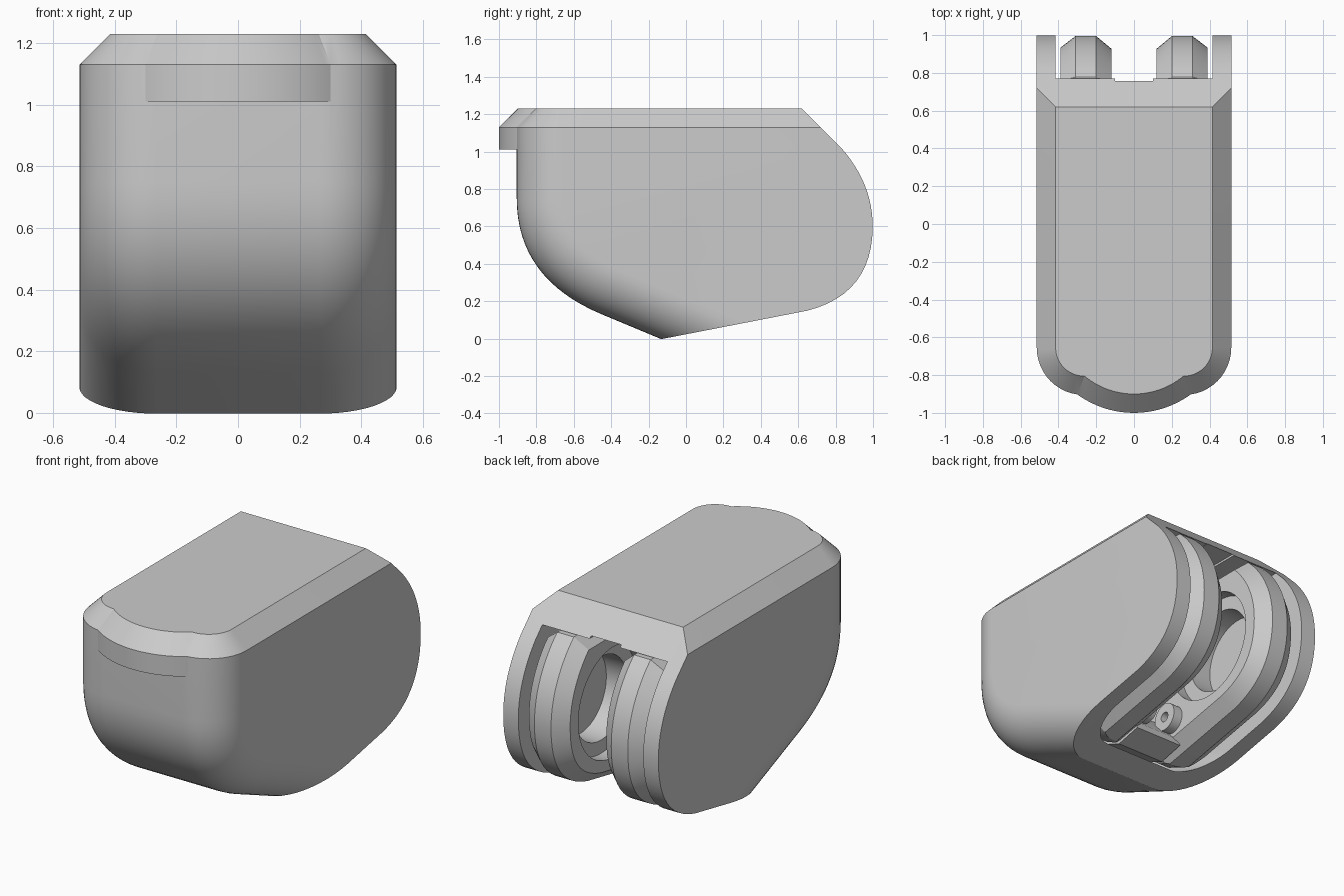
import bpy, bmesh, math
from mathutils import Vector

cube = bpy.data.objects.get("Cube")
if cube:
    bpy.data.objects.remove(cube, do_unlink=True)

grey = bpy.data.materials.new("plain_grey")
grey.use_nodes = True
grey.diffuse_color = (0.6, 0.6, 0.6, 1)
grey.node_tree.nodes["Principled BSDF"].inputs["Base Color"].default_value = (0.6, 0.6, 0.6, 1)


def curve(a, b, c, n=12):
    """Points of a quadratic curve in (y, z), both ends included."""
    a, b, c = Vector(a), Vector(b), Vector(c)
    return [a * (1 - t) ** 2 + b * 2 * t * (1 - t) + c * t * t
            for t in (i / n for i in range(n + 1))]


def inset(points, d, closed=False):
    """Move a polyline to its left by d, with mitred corners."""
    pts = [Vector(p) for p in points]
    n = len(pts)
    sides = []
    for i in range(n):
        e = (pts[(i + 1) % n] - pts[i]).normalized()
        sides.append(Vector((-e.y, e.x)))
    out = []
    for i, p in enumerate(pts):
        before, after = sides[i - 1], sides[i]
        if not closed and i == 0:
            before = after
        if not closed and i == n - 1:
            after = before
        out.append(p + (before + after) * d / (1 + before.dot(after)))
    return out


def skin(bm, rings, chamfered=False):
    """Join closed rings into a solid with end caps."""
    rows = [[bm.verts.new(p) for p in ring] for ring in rings]
    for r0, r1 in zip(rows, rows[1:]):
        for i in range(len(r0)):
            j = (i + 1) % len(r0)
            bm.faces.new((r0[i], r0[j], r1[j], r1[i]))
    for row in (rows[0], rows[-1]):
        if chamfered:
            bm.faces.new(row[1:-1])
            bm.faces.new((row[0], row[1], row[-2], row[-1]))
        else:
            bm.faces.new(row)


def make(name, bm):
    bmesh.ops.recalc_face_normals(bm, faces=bm.faces[:])
    mesh = bpy.data.meshes.new(name)
    bm.to_mesh(mesh)
    bm.free()
    obj = bpy.data.objects.new(name, mesh)
    bpy.context.scene.collection.objects.link(obj)
    return obj


def solid(name, rings, chamfered=False):
    bm = bmesh.new()
    skin(bm, rings, chamfered)
    return make(name, bm)


def prism(name, profile, x0, x1):
    return solid(name, [[(x, p[0], p[1]) for p in profile] for x in (x0, x1)])


def disc(name, y, z, r, x0, x1, n=64):
    ring = [(y + r * math.cos(math.tau * i / n), z + r * math.sin(math.tau * i / n)) for i in range(n)]
    return prism(name, ring, x0, x1)


def boolean(obj, tool, operation):
    mod = obj.modifiers.new("cut", 'BOOLEAN')
    mod.operation, mod.solver, mod.object = operation, 'EXACT', tool
    dg = bpy.context.evaluated_depsgraph_get()
    mesh = bpy.data.meshes.new_from_object(obj.evaluated_get(dg))
    obj.modifiers.clear()
    obj.data = mesh
    bpy.data.objects.remove(tool, do_unlink=True)


def finish(obj):
    obj.data.materials.clear()
    obj.data.materials.append(grey)
    bpy.ops.object.select_all(action='DESELECT')
    obj.select_set(True)
    bpy.context.view_layer.objects.active = obj
    bpy.ops.object.shade_smooth_by_angle(angle=math.radians(22))


FRONT = -0.905
nose = curve((FRONT, 0.75), (FRONT, 0.32), (-0.45, 0.13), 16)


def rounded_hull(name, w, r, depth, top, back, chamfer=0.0, steps=12):
    """Block whose curved nose rounds over into both flat sides."""
    path = [Vector((FRONT, top))] + nose + [Vector((0.75, -0.37))]
    angles = [math.pi / 2 * i / steps for i in range(steps + 1)]
    rings = []
    for side, a in [(-1, a) for a in reversed(angles)] + [(1, a) for a in angles]:
        x = side * (w - r + r * math.sin(a))
        ring = [(x, p.x, p.y) for p in inset(path, depth + r * (1 - math.cos(a)))]
        ring += [(x, back, -0.5), (x, back, top)]
        if chamfer:
            small = r - chamfer
            xi = side * (w - r + small * math.sin(a))
            yi = FRONT + chamfer + small * (1 - math.cos(a))
            ring = [(xi, yi, top + chamfer)] + ring + [(xi, back, top + chamfer)]
        rings.append(ring)
    return solid(name, rings, bool(chamfer))


# Rounded tail, shared by the shell and the inner tracks
tail = curve((0.65, 0.15), (0.998, 0.24), (0.998, 0.6)) + \
    curve((0.998, 0.6), (0.998, 0.83), (0.83, 1.02))[1:]

# Shell with a bowed front lip
shell = rounded_hull("shell", 0.515, 0.25, 0, 1.13, 1.3, chamfer=0.1)
lip = []
for z, r in ((1.01, 0.51), (1.13, 0.51), (1.23, 0.41)):
    lip.append([(r * math.cos(math.tau * i / 96), -0.49 + r * math.sin(math.tau * i / 96), z)
                for i in range(96)])
boolean(shell, solid("lip", lip), 'UNION')
outline = [(-1.2, 1.4), (-1.2, -0.21), (-0.12, 0)] + tail + [(0.45, 1.4)]
boolean(shell, prism("outline", outline, -0.7, 0.7), 'INTERSECT')

# Open cavity at the back and underneath, with a notch in the roof edge
boolean(shell, rounded_hull("cavity", 0.415, 0.18, 0.1, 1.08, 1.5), 'DIFFERENCE')
notch = [(0.5, 1.05), (0.9, 1.05), (0.9, 1.093), (0.5, 1.093)]
boolean(shell, prism("notch", notch, -0.1, 0.1), 'DIFFERENCE')
finish(shell)

# Pair of bevelled tracks inside the cavity
track_profile = [(-0.3, 1.07), (-0.3, 0.3), (0.05, 0.035)] + tail + [(0.78, 1.07)]
bm = bmesh.new()
for side in (-1, 1):
    rings = []
    for x, d in ((0.39, 0.065), (0.31, 0.003), (0.2, 0.003), (0.12, 0.07)):
        rings.append([(side * x, p.x, p.y) for p in inset(track_profile, d, True)])
    skin(bm, rings)
tracks = make("inner_tracks", bm)

# Bridge joining the tracks behind the bottom lip
bridge = [(-0.25, 0.35), (-0.05, 0.03), (0.22, 0.09), (0.2, 0.14), (0.05, 0.3)]
boolean(tracks, prism("bridge", bridge, -0.16, 0.16), 'UNION')
boolean(tracks, rounded_hull("clearance", 0.4, 0.165, 0.125, 1.075, 1.5), 'INTERSECT')

# Stepped round sockets facing each other
for r, x in ((0.33, 0.2), (0.25, 0.34)):
    boolean(tracks, disc("socket", 0.52, 0.6, r, -x, x), 'DIFFERENCE')
finish(tracks)

# Small pierced bosses near the bottom lip
for name, side in (("left_boss", 1), ("right_boss", -1)):
    boss = disc(name, 0.2, 0.25, 0.085, side * 0.06, side * 0.15, 32)
    boolean(boss, disc("hole", 0.2, 0.25, 0.03, side * 0.04, side * 0.11, 24), 'DIFFERENCE')
    finish(boss)
